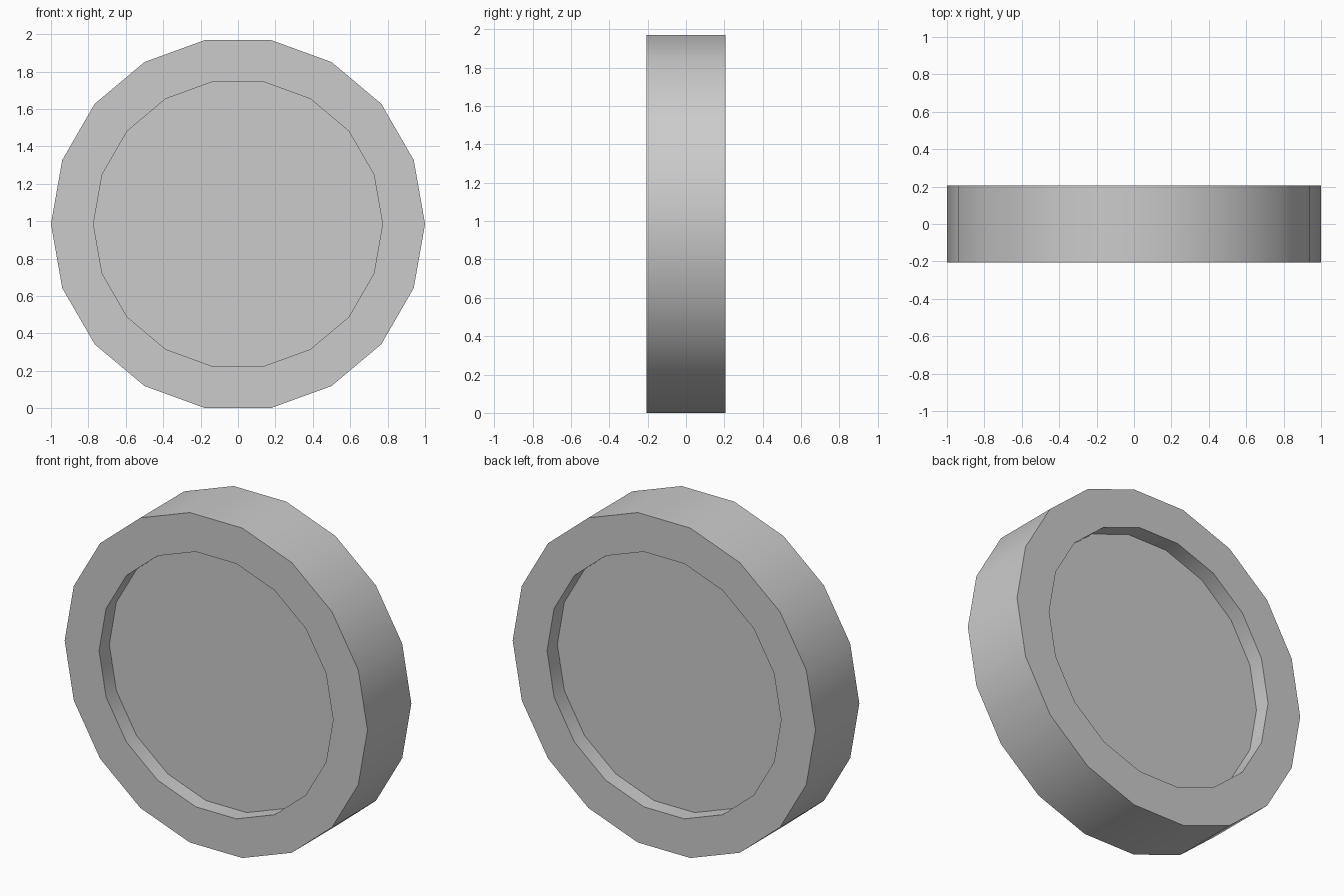
import bpy
import bmesh
from math import cos, sin, pi, radians

if "Cube" in bpy.data.objects:
    bpy.data.objects.remove(bpy.data.objects["Cube"])

SIDES = 18
R_OUT, R_IN = 1.0, 0.773      # rim radius, recess radius
HALF, DISC = 0.207, 0.11      # half width of rim, half width of sunken disc
CENTRE_Z = R_OUT * cos(pi / SIDES)

bm = bmesh.new()


def ring(radius, y):
    return [bm.verts.new((radius * cos(2 * pi * i / SIDES), y,
                          CENTRE_Z + radius * sin(2 * pi * i / SIDES)))
            for i in range(SIDES)]


# Wheel: front disc edge, front rim, tread, back rim, back disc edge
profile = [(R_IN, -DISC), (R_IN, -HALF), (R_OUT, -HALF),
           (R_OUT, HALF), (R_IN, HALF), (R_IN, DISC)]
rings = [ring(r, y) for r, y in profile]
for a, b in zip(rings, rings[1:]):
    for i in range(SIDES):
        j = (i + 1) % SIDES
        bm.faces.new((a[i], a[j], b[j], b[i]))

# Sunken discs on both sides
bm.faces.new(rings[0])
bm.faces.new(rings[-1])
bmesh.ops.recalc_face_normals(bm, faces=bm.faces)

mesh = bpy.data.meshes.new("wheel")
bm.to_mesh(mesh)
bm.free()
wheel = bpy.data.objects.new("wheel", mesh)
bpy.context.collection.objects.link(wheel)

# Smooth tread, crisp rim edges
bpy.context.view_layer.objects.active = wheel
wheel.select_set(True)
bpy.ops.object.shade_smooth_by_angle(angle=radians(30))
